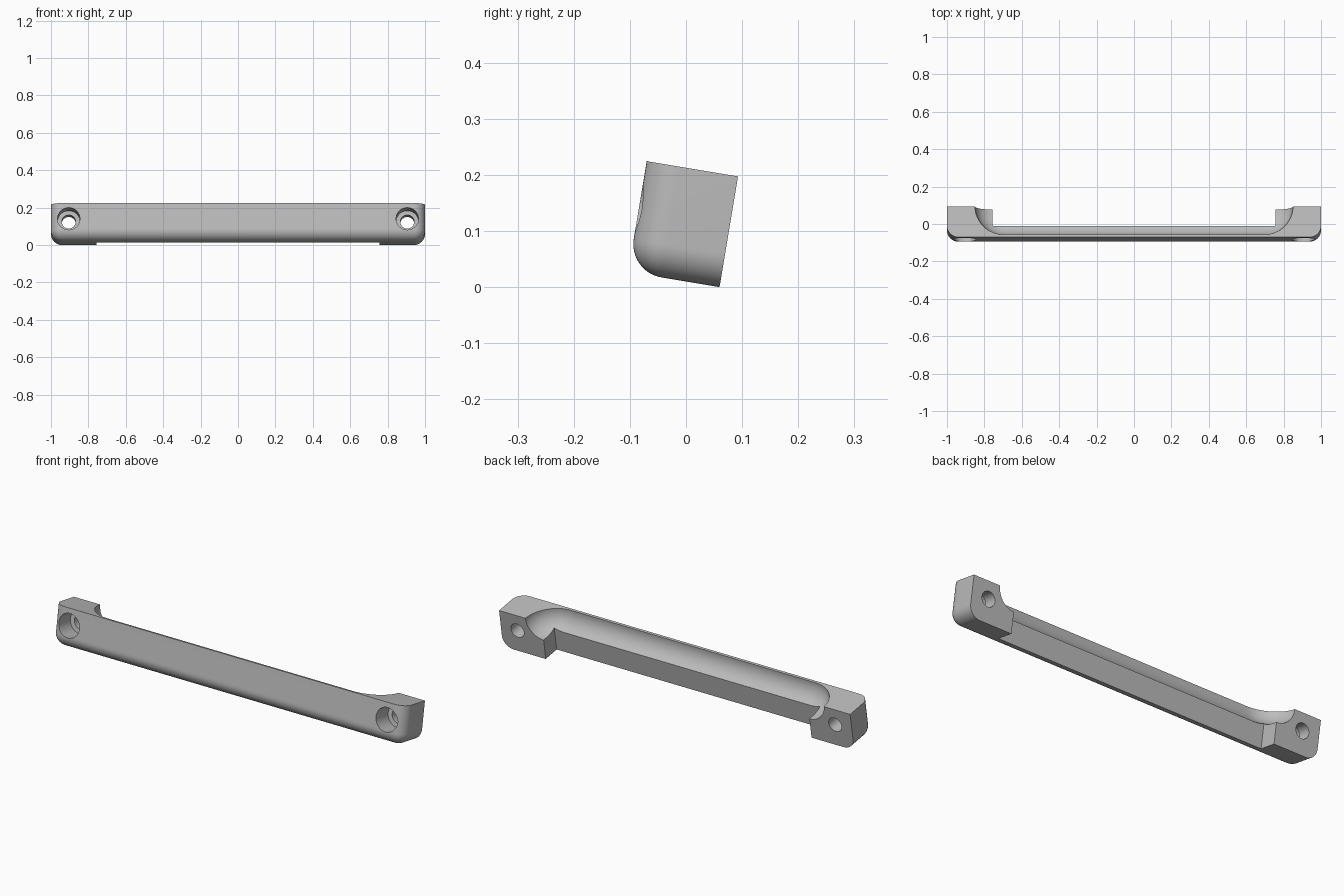
import bpy, bmesh, math
from mathutils import Matrix, Vector

cube = bpy.data.objects.get("Cube")
if cube:
    bpy.data.objects.remove(cube, do_unlink=True)

DEPTH, HEIGHT, FILLET = 0.165, 0.2, 0.06

grey = bpy.data.materials.new("light_grey")
grey.use_nodes = True
grey.diffuse_color = (0.5, 0.5, 0.5, 1)
grey.node_tree.nodes["Principled BSDF"].inputs["Base Color"].default_value = (0.5, 0.5, 0.5, 1)


def finish(bm, name):
    bmesh.ops.recalc_face_normals(bm, faces=bm.faces)
    mesh = bpy.data.meshes.new(name)
    bm.to_mesh(mesh)
    bm.free()
    obj = bpy.data.objects.new(name, mesh)
    bpy.context.collection.objects.link(obj)
    return obj


def box_mesh(low, high):
    bm = bmesh.new()
    low, high = Vector(low), Vector(high)
    bmesh.ops.create_cube(bm, size=1, matrix=Matrix.Translation((low + high) / 2)
                          @ Matrix.Diagonal((*(high - low), 1)))
    return bm


def hole(x, radius, start, end):
    bm = bmesh.new()
    place = Matrix.Translation((x, (start + end) / 2, 0.115)) @ Matrix.Rotation(math.pi / 2, 4, 'X')
    bmesh.ops.create_cone(bm, cap_ends=True, segments=48, radius1=radius, radius2=radius,
                          depth=end - start, matrix=place)
    return finish(bm, "hole_cutter")


def scoop():
    """Finger recess: a rounded slot outline that shrinks along a quarter-round cove."""
    bm = bmesh.new()
    radius, steps = 0.095, 16
    levels = [(0.0, 0.1)]
    for i in range(steps + 1):
        a = math.pi / 2 * i / steps
        levels.append((radius * (1 - math.cos(a)), -radius * math.sin(a)))
    rings = []
    for inset, rise in levels:
        corner = 0.155 - inset
        cx, cy = 0.85 - inset - corner, 0.013 + inset + corner
        right = [(cx + corner * math.cos(a), cy - corner * math.sin(a))
                 for a in (math.pi / 2 * i / steps for i in range(steps + 1))]
        right.insert(0, (cx + corner, 0.4))
        outline = right + [(-x, y) for x, y in reversed(right)]
        rings.append([bm.verts.new((x, y, HEIGHT + rise)) for x, y in outline])
    count = len(rings[0])
    for a, b in zip(rings, rings[1:]):
        for i in range(count):
            j = (i + 1) % count
            bm.faces.new((a[i], a[j], b[j], b[i]))
    bm.faces.new(rings[0])
    bm.faces.new(rings[-1])
    return finish(bm, "scoop_cutter")


# Bar with rounded front, ends and lower corners
bm = box_mesh((-1, 0, 0), (1, DEPTH, HEIGHT))


def rounded(edge):
    a, b = (v.co for v in edge.verts)
    mid = (a + b) / 2
    front, bottom, end = mid.y < 0.01, mid.z < 0.01, abs(mid.x) > 0.99
    return front + bottom + end == 2


bmesh.ops.bevel(bm, geom=[e for e in bm.edges if rounded(e)], offset=FILLET,
                segments=12, profile=0.5, affect='EDGES', clamp_overlap=True)
handle = finish(bm, "pull_handle")

# Hand gap between the mounting feet, finger recess and counterbored screw holes
cutters = [finish(box_mesh((-0.757, 0.075, -0.1), (0.757, 0.4, 0.4)), "gap_cutter"), scoop()]
for x in (-0.905, 0.905):
    cutters += [hole(x, 0.06, -0.1, 0.1), hole(x, 0.037, 0.05, 0.3)]
for cutter in cutters:
    cutter.hide_render = True
    mod = handle.modifiers.new(cutter.name, 'BOOLEAN')
    mod.operation, mod.solver, mod.object = 'DIFFERENCE', 'EXACT', cutter

bpy.context.view_layer.update()
graph = bpy.context.evaluated_depsgraph_get()
mesh = bpy.data.meshes.new_from_object(handle.evaluated_get(graph))
handle.modifiers.clear()
handle.data = mesh
for cutter in cutters:
    bpy.data.objects.remove(cutter, do_unlink=True)

# Lean the handle backwards and set it on the ground
mesh.transform(Matrix.Translation((0, -0.103, 0.028)) @ Matrix.Rotation(math.radians(-9.5), 4, 'X'))
low = min(v.co.z for v in mesh.vertices)
mesh.transform(Matrix.Translation((0, 0, -low)))
mesh.materials.clear()
mesh.materials.append(grey)

bpy.ops.object.select_all(action='DESELECT')
handle.select_set(True)
bpy.context.view_layer.objects.active = handle
bpy.ops.object.shade_smooth_by_angle(angle=math.radians(25))
